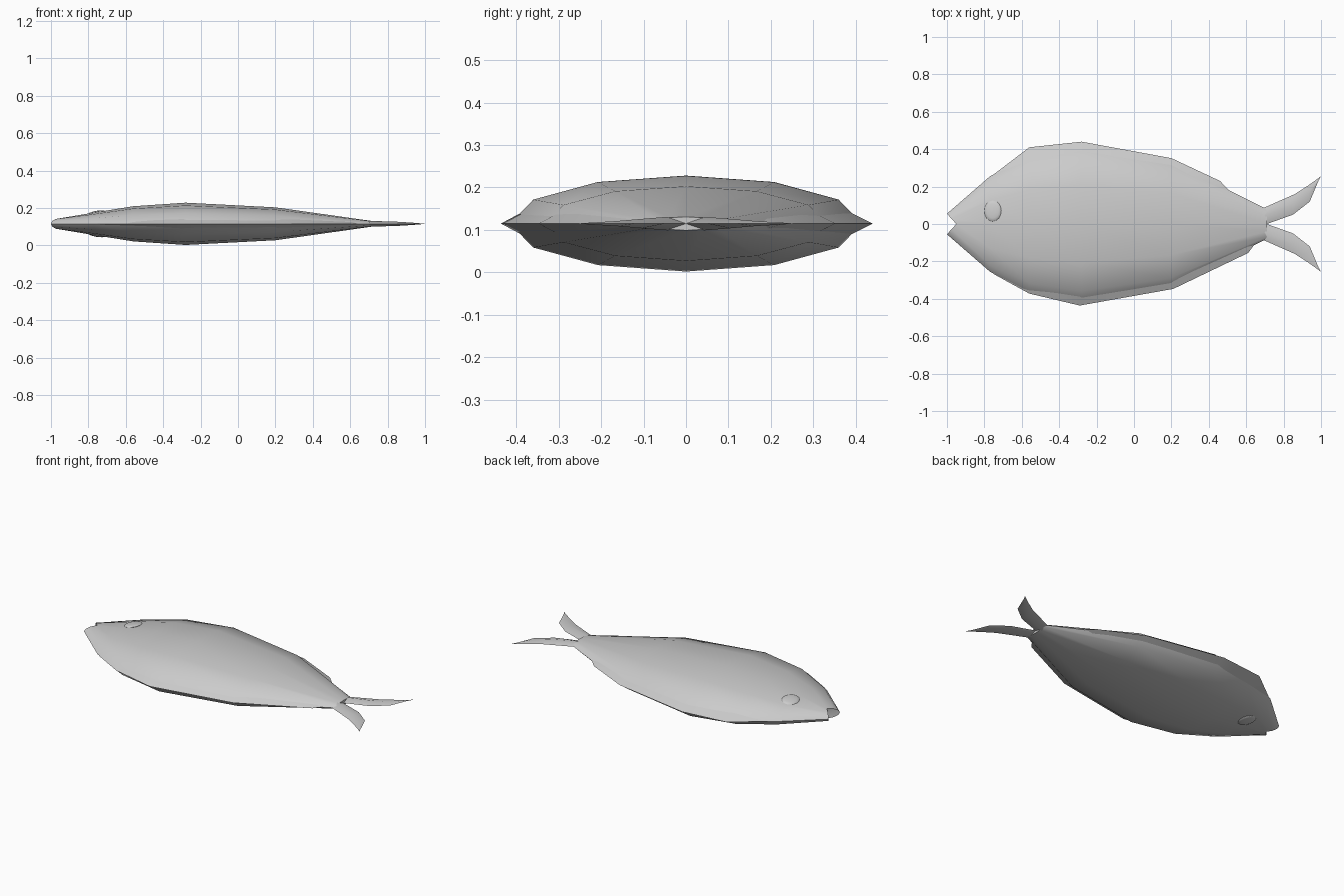
import bpy, bmesh
from math import sin, cos, pi, radians
from mathutils import Matrix

MID = 0.115  # height of the flat symmetry plane

cube = bpy.data.objects.get("Cube")
if cube:
    bpy.data.objects.remove(cube, do_unlink=True)

grey = bpy.data.materials.new("fish_grey")
grey.use_nodes = True
grey.diffuse_color = (0.6, 0.6, 0.6, 1)
grey.node_tree.nodes["Principled BSDF"].inputs["Base Color"].default_value = (0.6, 0.6, 0.6, 1)


def finish(name, bm, angle):
    bmesh.ops.recalc_face_normals(bm, faces=bm.faces[:])
    mesh = bpy.data.meshes.new(name)
    bm.to_mesh(mesh)
    bm.free()
    mesh.materials.append(grey)
    obj = bpy.data.objects.new(name, mesh)
    obj.location.z = MID
    bpy.context.collection.objects.link(obj)
    bpy.ops.object.select_all(action='DESELECT')
    obj.select_set(True)
    bpy.context.view_layer.objects.active = obj
    bpy.ops.object.shade_smooth_by_angle(angle=radians(angle))
    return obj


def loft(name, rings, angle=50, notch=None):
    """Skin closed rings in order; notch fans the first end into a point."""
    bm = bmesh.new()
    loops = [[bm.verts.new(p) for p in ring] for ring in rings]
    n = len(loops[0])
    for a, b in zip(loops, loops[1:]):
        for i in range(n):
            j = (i + 1) % n
            bm.faces.new((a[i], a[j], b[j], b[i]))
    if notch:
        centre = bm.verts.new(notch)
        for i in range(n):
            bm.faces.new((loops[0][i], loops[0][(i + 1) % n], centre))
    else:
        bm.faces.new(loops[0])
    bm.faces.new(loops[-1])
    bmesh.ops.remove_doubles(bm, verts=bm.verts[:], dist=0.0005)
    return finish(name, bm, angle)


# Body: twelve-sided elliptical sections (x, half width, half height)
sections = [(-0.95, 0.055, 0.03), (-0.77, 0.255, 0.06), (-0.56, 0.365, 0.094),
            (-0.28, 0.415, 0.113), (0.2, 0.333, 0.088), (0.71, 0.08, 0.016)]
body = []
for k, (x, w, h) in enumerate(sections):
    ring = []
    for i in range(12):
        a = i * pi / 6
        lip = 0.05 * abs(cos(a)) if k == 0 else 0  # lips reach past the mouth corner
        ring.append((x - lip, w * cos(a), h * sin(a)))
    body.append(ring)
loft("body", body, angle=60, notch=(-0.945, 0, 0))


# Long edge fins: thin wedges (x, outer edge, root, root half thickness)
def edge_fin(name, side, stations):
    loft(name, [[(x, side * root, t), (x, side * outer, 0), (x, side * root, -t)]
                for x, outer, root, t in stations])


edge_fin("dorsal_fin", 1, [(-0.77, 0.25, 0.2, 0.015), (-0.56, 0.41, 0.33, 0.03),
                           (-0.28, 0.44, 0.37, 0.035), (0.2, 0.352, 0.29, 0.03),
                           (0.46, 0.23, 0.18, 0.015), (0.51, 0.178, 0.15, 0.006)])
edge_fin("anal_fin", -1, [(-0.75, 0.268, 0.21, 0.015), (-0.56, 0.372, 0.32, 0.03),
                          (-0.29, 0.436, 0.37, 0.035), (0.21, 0.347, 0.29, 0.03),
                          (0.61, 0.155, 0.11, 0.012), (0.64, 0.115, 0.09, 0.005)])

# Forked tail: (outer x, outer y, inner x, inner y, half thickness)
lobe = [(0.69, 0.085, 0.71, 0.0, 0.016), (0.86, 0.16, 0.85, 0.05, 0.011),
        (0.93, 0.205, 0.94, 0.12, 0.006), (1.0, 0.255, 0.988, 0.235, 0.001)]
for side, name in ((1, "left_tail_lobe"), (-1, "right_tail_lobe")):
    rings = []
    for ox, oy, ix, iy, t in lobe:
        mx, my = (ox + ix) / 2, side * (oy + iy) / 2
        rings.append([(ox, side * oy, 0), (mx, my, t), (ix, side * iy, 0), (mx, my, -t)])
    loft(name, rings, angle=60)

# Eyes: shallow domes lying on the sloping flanks
for side, name in ((1, "upper_eye"), (-1, "lower_eye")):
    bm = bmesh.new()
    bmesh.ops.create_uvsphere(bm, u_segments=16, v_segments=8, radius=1)
    place = (Matrix.Translation((-0.755, 0.07, side * 0.06))
             @ Matrix.Rotation(-side * 0.16, 4, 'Y')
             @ Matrix.Rotation(-side * 0.06, 4, 'X')
             @ Matrix.Diagonal((0.046, 0.056, 0.009, 1)))
    bmesh.ops.transform(bm, matrix=place, verts=bm.verts[:])
    finish(name, bm, 60)
